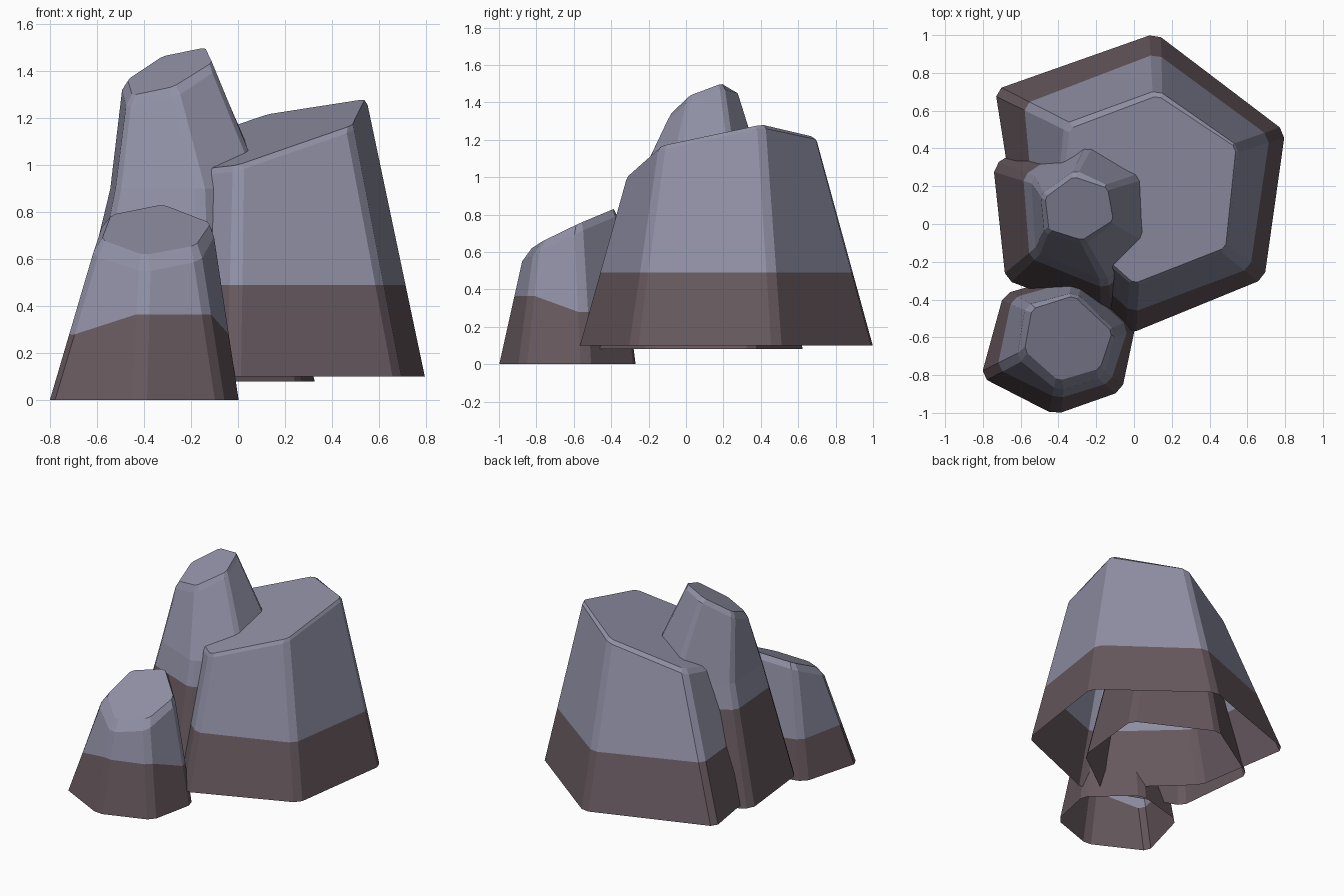
import bpy
import bmesh
from mathutils import Vector

if "Cube" in bpy.data.objects:
    bpy.data.objects.remove(bpy.data.objects["Cube"])


def material(name, colour):
    m = bpy.data.materials.new(name)
    m.diffuse_color = (*colour, 1)
    m.use_nodes = True
    m.node_tree.nodes["Principled BSDF"].inputs["Base Color"].default_value = m.diffuse_color
    return m


STONE = material("blue_grey_stone", (0.28, 0.28, 0.38))
EARTH = material("brown_earth", (0.135, 0.10, 0.113))


def ring(corners, plane, cut):
    """Six corners, each cut into two points, lifted onto z = a + b*x + c*y."""
    a, b, c = plane
    pts = [Vector((x, y, a + b * x + c * y)) for x, y in corners]
    out = []
    for i, p in enumerate(pts):
        for q in (pts[i - 1], pts[(i + 1) % 6]):
            out.append(p + (q - p).normalized() * cut)
    return out


def rock(name, rings, earth_height):
    """Loft the rings into an open-bottomed rock, brown up to earth_height."""
    # Colour boundary ring between the two lowest rings
    edge = []
    for p, q in zip(rings[0], rings[1]):
        t = (earth_height(p) - p.z) / (q.z - p.z)
        edge.append(p.lerp(q, t))
    rings = [rings[0], edge] + rings[1:]
    bm = bmesh.new()
    loops = [[bm.verts.new(p) for p in r] for r in rings]
    n = len(loops[0])
    for k in range(len(loops) - 1):
        lo, hi = loops[k], loops[k + 1]
        for i in range(n):
            j = (i + 1) % n
            f = bm.faces.new((lo[i], lo[j], hi[j], hi[i]))
            f.material_index = 1 if k == 0 else 0
    bm.faces.new(loops[-1])
    mesh = bpy.data.meshes.new(name)
    bm.to_mesh(mesh)
    bm.free()
    mesh.materials.append(STONE)
    mesh.materials.append(EARTH)
    bpy.context.collection.objects.link(bpy.data.objects.new(name, mesh))


# Corner order: front, right front, right back, back, left back, left front

# Wide rock on the right
rock("wide_rock", [
    ring([(-.02, -.58), (.69, -.29), (.80, .49), (.115, 1.01), (-.735, .71), (-.62, -.02)],
         (.10, 0, 0), .035),
    ring([(0, -.33), (.49, -.14), (.555, .41), (.125, .71), (-.37, .53), (-.42, .03)],
         (1.035, .276, .182), .03),
    ring([(0, -.315), (.485, -.125), (.54, .405), (.125, .68), (-.34, .505), (-.40, .04)],
         (1.058, .276, .182), .02),
], lambda p: .49)

# Tall rock at the back left
rock("tall_rock", [
    ring([(-.14, -.50), (.27, -.20), (.33, .36), (-.22, .64), (-.745, .31), (-.68, -.295)],
         (.08, 0, 0), .035),
    ring([(-.16, -.30), (.11, -.10), (.12, .28), (-.22, .46), (-.545, .24), (-.52, -.15)],
         (.90, 0, 0), .025),
    ring([(-.26, -.11), (-.095, .01), (-.13, .20), (-.31, .285), (-.495, .16), (-.475, -.05)],
         (1.43, .346, .434), .02),
    ring([(-.275, -.085), (-.11, .02), (-.14, .19), (-.32, .25), (-.47, .14), (-.45, -.03)],
         (1.466, .346, .434), .015),
], lambda p: .73)

# Small rock at the front left
rock("small_rock", [
    ring([(-.42, -1.01), (-.065, -.885), (.01, -.53), (-.30, -.26), (-.69, -.37), (-.81, -.81)],
         (0, 0, 0), .035),
    ring([(-.40, -.885), (-.16, -.81), (-.095, -.57), (-.31, -.36), (-.575, -.43), (-.62, -.71)],
         (.98, .05, .47), .03),
    ring([(-.40, -.83), (-.18, -.765), (-.115, -.57), (-.32, -.38), (-.54, -.45), (-.58, -.67)],
         (1.027, .05, .47), .02),
], lambda p: .365 if p.y < -.85 else .28)
